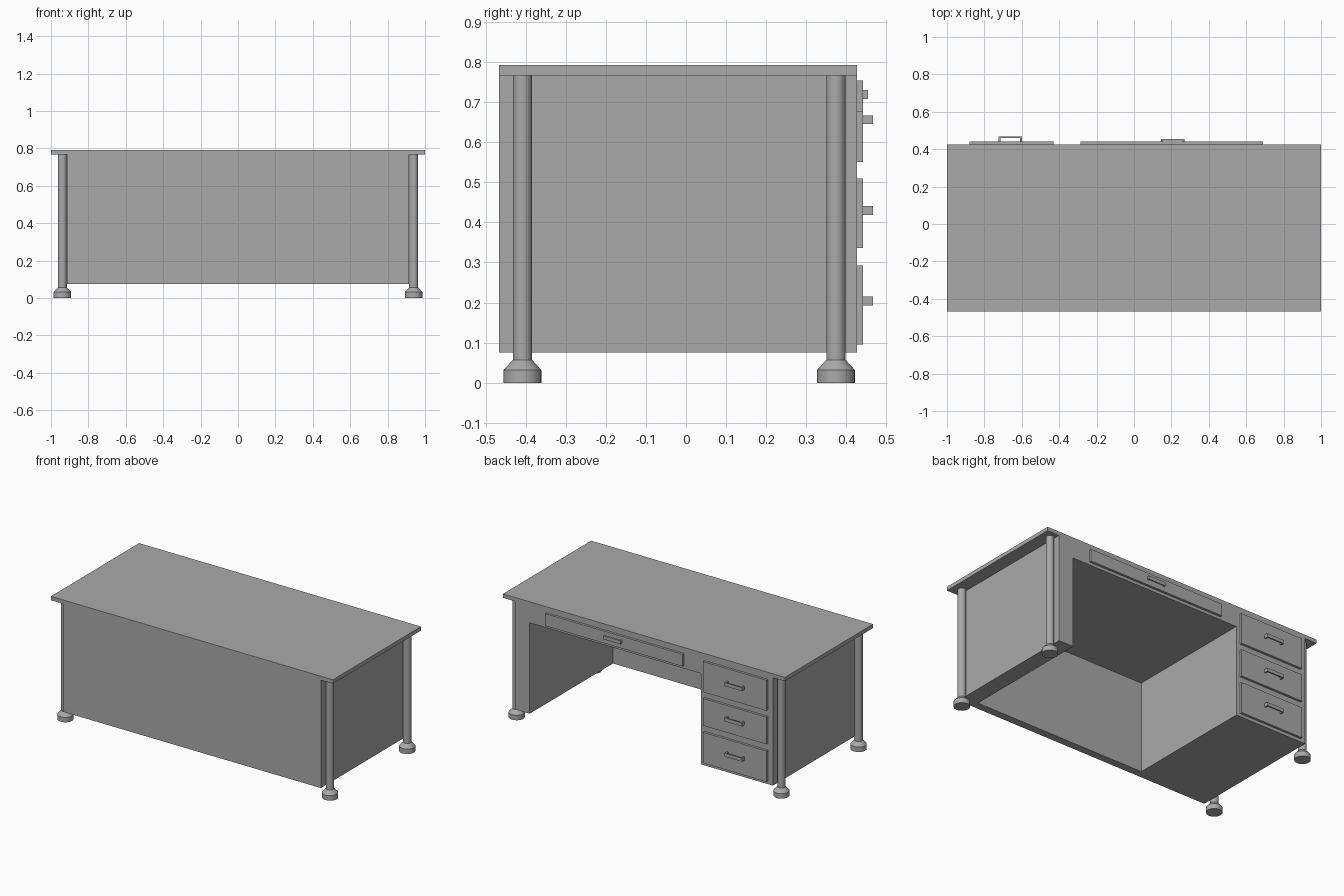
import bpy
import bmesh
import math
from mathutils import Vector

cube = bpy.data.objects.get("Cube")
if cube:
    bpy.data.objects.remove(cube, do_unlink=True)

# Single flat colour
grey = bpy.data.materials.new("mid_grey")
grey.use_nodes = True
grey.diffuse_color = (0.4, 0.4, 0.4, 1)
grey.node_tree.nodes["Principled BSDF"].inputs["Base Color"].default_value = grey.diffuse_color


def add_object(name, bm):
    bmesh.ops.recalc_face_normals(bm, faces=bm.faces)
    mesh = bpy.data.meshes.new(name)
    bm.to_mesh(mesh)
    bm.free()
    mesh.materials.append(grey)
    obj = bpy.data.objects.new(name, mesh)
    bpy.context.collection.objects.link(obj)
    return obj


def box(name, xs, ys, zs):
    """Axis-aligned box from (min, max) ranges."""
    bm = bmesh.new()
    bmesh.ops.create_cube(bm, size=1)
    low, high = (Vector(c) for c in zip(xs, ys, zs))
    for v in bm.verts:
        v.co = (low + high) / 2 + v.co * (high - low)
    return add_object(name, bm)


def lathe(name, profile, x, y, steps=32):
    """Closed (radius, z) profile spun around a vertical axis."""
    bm = bmesh.new()
    verts = [bm.verts.new((r, 0, z)) for r, z in profile]
    edges = [bm.edges.new(pair) for pair in zip(verts, verts[1:])]
    bmesh.ops.spin(bm, geom=verts + edges, cent=(0, 0, 0), axis=(0, 0, 1),
                   angle=math.tau, steps=steps)
    bmesh.ops.remove_doubles(bm, verts=bm.verts, dist=1e-5)
    obj = add_object(name, bm)
    obj.location = (x, y, 0)
    bpy.ops.object.select_all(action='DESELECT')
    obj.select_set(True)
    bpy.context.view_layer.objects.active = obj
    bpy.ops.object.shade_smooth_by_angle(angle=math.radians(30))
    return obj


FRONT, BACK = -0.467, 0.426
TOP_UNDER, TOP = 0.767, 0.792
BODY_BOTTOM = 0.075

# Desktop and body, with the knee space cut out of the body
box("desktop", (-1, 1), (FRONT, BACK), (TOP_UNDER, TOP))
body = box("desk_body", (-0.915, 0.915), (FRONT, BACK), (BODY_BOTTOM, TOP_UNDER))
cutter = box("knee_space_cutter", (-0.404, 0.81), (-0.417, 0.6), (-0.1, 0.657))
cutter.hide_render = True
cut = body.modifiers.new("knee_space", 'BOOLEAN')
cut.operation = 'DIFFERENCE'
cut.solver = 'EXACT'
cut.object = cutter
bpy.context.view_layer.objects.active = body
bpy.ops.object.modifier_apply(modifier=cut.name)
bpy.data.objects.remove(cutter, do_unlink=True)

# Legs with flared feet
leg_profile = [(0, 0), (0.047, 0), (0.047, 0.032), (0.024, 0.057),
               (0.024, TOP_UNDER), (0, TOP_UNDER)]
for side, x in (("right", -0.939), ("left", 0.939)):
    for end, y in (("front", -0.408), ("back", 0.374)):
        lathe(f"{end}_{side}_leg", leg_profile, x, y)

# Drawer fronts, each with a bracket handle
DRAWER_FACE = 0.441


def drawer(name, xs, zs, handle_x, handle_z, reach):
    box(f"{name}_drawer", xs, (BACK, DRAWER_FACE), zs)
    half, bar, post = 0.062, 0.007, 0.009
    z_range = (handle_z - 0.011, handle_z + 0.011)
    box(f"{name}_handle_bar", (handle_x - half, handle_x + half),
        (reach - bar, reach), z_range)
    for side, x in (("right", handle_x - half), ("left", handle_x + half - post)):
        box(f"{name}_handle_{side}_post", (x, x + post),
            (DRAWER_FACE, reach - bar), z_range)


drawer("wide", (-0.285, 0.69), (0.676, 0.754), 0.207, 0.719, 0.454)
for name, zs, handle_z in (("upper", (0.551, 0.747), 0.656),
                           ("middle", (0.336, 0.51), 0.43),
                           ("lower", (0.095, 0.293), 0.204)):
    drawer(name, (-0.88, -0.43), zs, -0.662, handle_z, 0.467)
